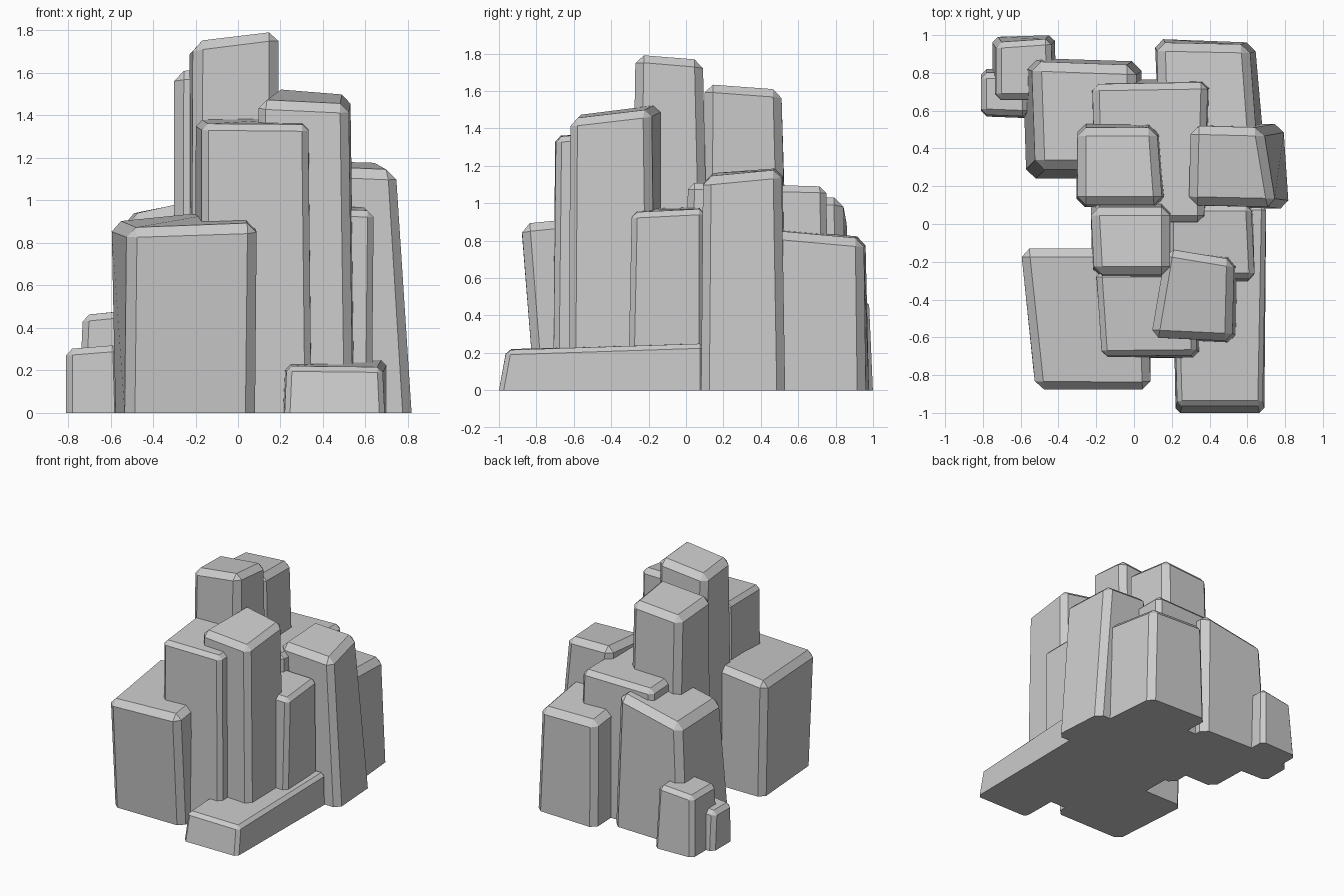
import bpy, bmesh

def block(name, base, top, heights, bevel=0.04):
    """Chamfered rock column. Corners run back-left, back-right, front-right, front-left."""
    bm = bmesh.new()
    lo = [bm.verts.new((x, y, 0)) for x, y in base]
    hi = [bm.verts.new((x, y, z)) for (x, y), z in zip(top, heights)]
    bm.faces.new(lo)
    bm.faces.new(hi[::-1])
    for i in range(4):
        j = (i + 1) % 4
        bm.faces.new((lo[i], hi[i], hi[j], lo[j]))
    bmesh.ops.recalc_face_normals(bm, faces=bm.faces)
    edges = [e for e in bm.edges if max(v.co.z for v in e.verts) > 0.01]
    bmesh.ops.bevel(bm, geom=edges, offset=bevel, segments=1, profile=0.5,
                    affect='EDGES', clamp_overlap=True)
    bmesh.ops.triangulate(bm, faces=[f for f in bm.faces if len(f.verts) > 4])
    bmesh.ops.recalc_face_normals(bm, faces=bm.faces)
    me = bpy.data.meshes.new(name)
    bm.to_mesh(me)
    bm.free()
    ob = bpy.data.objects.new(name, me)
    bpy.context.collection.objects.link(ob)

# front blocks
block("front_left_block",
      [(-.58, -.13), (.08, -.13), (.08, -.81), (-.53, -.81)],
      [(-.60, -.13), (.06, -.13), (.09, -.88), (-.52, -.88)],
      (.90, .97, .89, .87), .045)
block("low_slab",
      [(.20, .10), (.70, .10), (.69, -1), (.22, -1)],
      [(.20, .10), (.70, .10), (.68, -.96), (.23, -.96)],
      (.25, .25, .215, .22), .025)
block("front_column",
      [(-.21, -.25), (.35, -.25), (.345, -.71), (-.17, -.71)],
      [(-.20, -.25), (.34, -.25), (.33, -.695), (-.17, -.70)],
      (1.38, 1.39, 1.355, 1.36), .03)
block("second_column",
      [(.18, -.13), (.55, -.17), (.54, -.63), (.09, -.61)],
      [(.17, -.13), (.53, -.19), (.52, -.62), (.09, -.60)],
      (1.53, 1.50, 1.45, 1.47), .04)

# central tall columns
block("tallest_column",
      [(-.23, .13), (.20, .13), (.19, -.30), (-.22, -.30)],
      [(-.23, .09), (.19, .09), (.19, -.27), (-.21, -.27)],
      (1.73, 1.77, 1.80, 1.75), .045)
block("rear_tall_column",
      [(-.30, .56), (.14, .55), (.19, .09), (-.305, .09)],
      [(-.30, .51), (.12, .51), (.15, .10), (-.30, .10)],
      (1.58, 1.61, 1.64, 1.61), .045)
block("core_block",
      [(-.25, .76), (.42, .77), (.38, .0), (-.22, .0)],
      [(-.22, .74), (.39, .75), (.37, .01), (-.20, .01)],
      (1.08, 1.09, 1.11, 1.10), .035)

# right side
block("right_inner_block",
      [(.18, .10), (.63, .10), (.63, -.31), (.18, -.30)],
      [(.18, .10), (.62, .10), (.64, -.29), (.18, -.29)],
      (.98, .97, .95, .97), .03)
block("right_block",
      [(.30, .53), (.79, .53), (.82, .08), (.30, .09)],
      [(.30, .52), (.68, .51), (.75, .09), (.29, .10)],
      (1.19, 1.18, 1.14, 1.16), .045)
block("rear_right_block",
      [(.11, .98), (.64, .96), (.70, .28), (.14, .28)],
      [(.12, .96), (.61, .95), (.66, .28), (.14, .28)],
      (.82, .81, .87, .88), .045)

# rear left side
block("rear_left_block",
      [(-.59, .88), (.04, .86), (.04, .24), (-.57, .24)],
      [(-.54, .86), (.01, .84), (.02, .29), (-.52, .29)],
      (.93, 1.04, 1.05, .93), .05)
block("small_rear_rock",
      [(-.75, .99), (-.42, 1.0), (-.41, .65), (-.75, .65)],
      [(-.73, .96), (-.44, .98), (-.43, .66), (-.73, .66)],
      (.46, .49, .49, .46), .03)
block("smallest_rear_rock",
      [(-.81, .82), (-.55, .82), (-.55, .56), (-.81, .57)],
      [(-.81, .80), (-.56, .80), (-.56, .57), (-.81, .58)],
      (.30, .32, .32, .30), .03)
